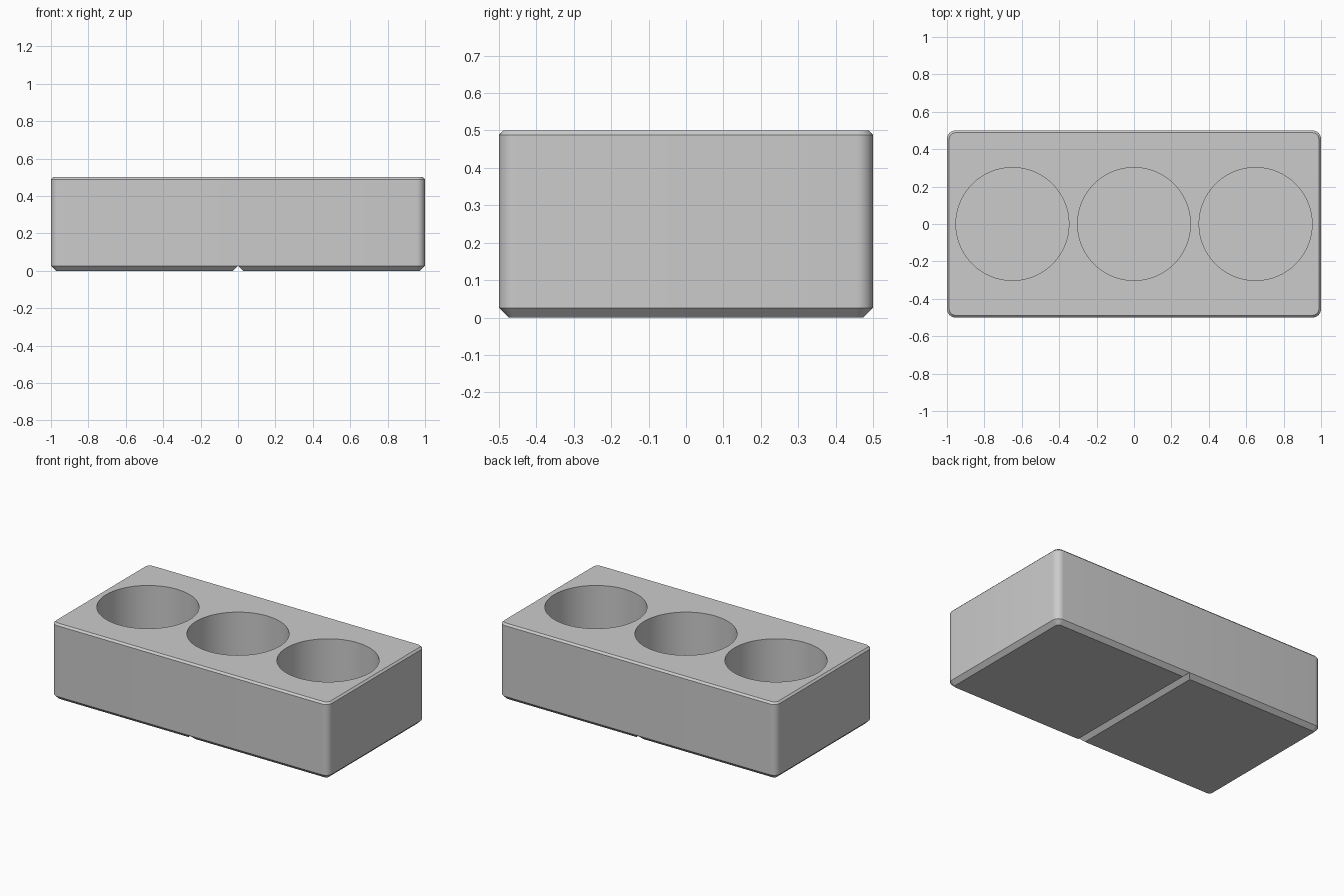
import bpy, bmesh, math

if "Cube" in bpy.data.objects:
    bpy.data.objects.remove(bpy.data.objects["Cube"])

grey = bpy.data.materials.new("matte grey")
grey.diffuse_color = (0.6, 0.6, 0.6, 1)
grey.use_nodes = True
grey.node_tree.nodes["Principled BSDF"].inputs["Base Color"].default_value = grey.diffuse_color

W, D, H = 1.0, 0.5, 0.5        # half width, half depth, height
CORNER = 0.045                 # vertical corner radius
FOOT, RIM = 0.026, 0.012       # bottom and top chamfers
HOLE_R, HOLE_FLOOR = 0.302, 0.1


def make_object(name, bm):
    bmesh.ops.recalc_face_normals(bm, faces=bm.faces)
    mesh = bpy.data.meshes.new(name)
    bm.to_mesh(mesh)
    bm.free()
    mesh.materials.append(grey)
    ob = bpy.data.objects.new(name, mesh)
    bpy.context.collection.objects.link(ob)
    return ob


def rounded_ring(bm, inset, z, steps=8):
    r = CORNER - inset
    ring = []
    for i, (sx, sy) in enumerate([(1, 1), (-1, 1), (-1, -1), (1, -1)]):
        for k in range(steps + 1):
            a = math.pi / 2 * (i + k / steps)
            ring.append(bm.verts.new((sx * (W - CORNER) + r * math.cos(a),
                                      sy * (D - CORNER) + r * math.sin(a), z)))
    return ring


def cut(target, cutter):
    mod = target.modifiers.new(cutter.name, 'BOOLEAN')
    mod.operation, mod.solver, mod.object = 'DIFFERENCE', 'EXACT', cutter
    cutter.hide_render = True
    cutter.hide_set(True)


# Block: rounded rectangle with chamfered foot and rim
bm = bmesh.new()
rings = [rounded_ring(bm, i, z) for i, z in
         [(FOOT, 0), (0, FOOT), (0, H - RIM), (RIM, H)]]
bm.faces.new(rings[0])
bm.faces.new(rings[-1])
for lo, hi in zip(rings, rings[1:]):
    for j in range(len(lo)):
        k = (j + 1) % len(lo)
        bm.faces.new((lo[j], lo[k], hi[k], hi[j]))
block = make_object("holder_block", bm)

# Three round wells
for n, x in enumerate((-0.65, 0, 0.65)):
    bm = bmesh.new()
    bmesh.ops.create_cone(bm, cap_ends=True, segments=64, radius1=HOLE_R,
                          radius2=HOLE_R, depth=0.8)
    bmesh.ops.translate(bm, verts=bm.verts, vec=(x, 0, HOLE_FLOOR + 0.4))
    cut(block, make_object(f"well_cutter_{n + 1}", bm))

# V groove across the underside
bm = bmesh.new()
a, b = ([bm.verts.new((x, y, z)) for x, z in
         [(0, FOOT), (-2 * FOOT, -FOOT), (2 * FOOT, -FOOT)]] for y in (-0.6, 0.6))
bm.faces.new(a)
bm.faces.new(b)
for j in range(3):
    k = (j + 1) % 3
    bm.faces.new((a[j], a[k], b[k], b[j]))
cut(block, make_object("groove_cutter", bm))

# Bake the cuts, drop the cutters and shade
bpy.context.view_layer.objects.active = block
block.select_set(True)
for mod in list(block.modifiers):
    cutter = mod.object
    bpy.ops.object.modifier_apply(modifier=mod.name)
    bpy.data.objects.remove(cutter)
bpy.ops.object.shade_smooth_by_angle(angle=math.radians(30))
